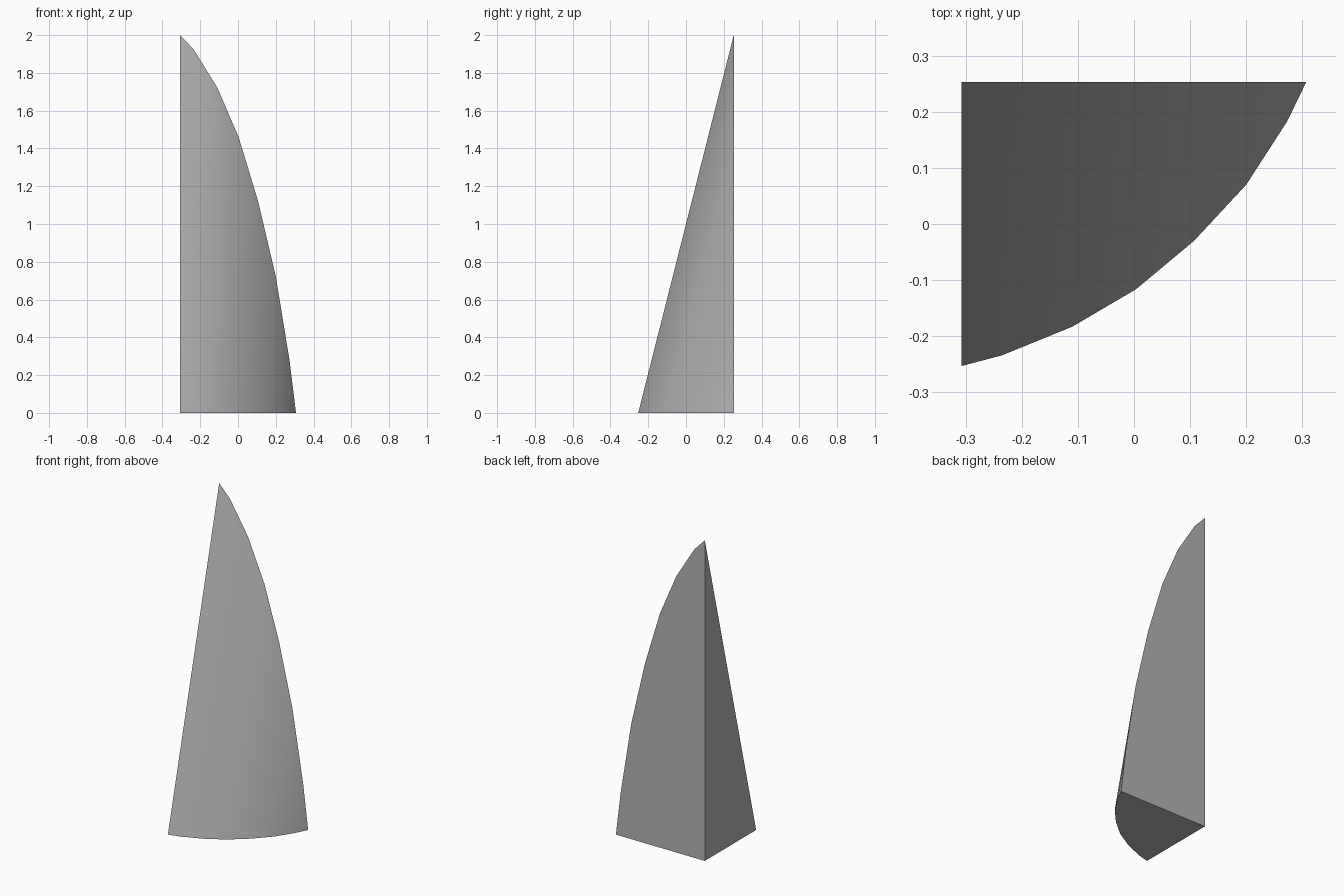
import bpy, bmesh, math

cube = bpy.data.objects.get("Cube")
if cube:
    bpy.data.objects.remove(cube, do_unlink=True)

BACK_Y = 0.253
HEIGHT = 2.0

# Curved edge of the base, from the tall left-hand corner to the thin tip
outline = [(-0.307, -0.253), (-0.235, -0.234), (-0.11, -0.183), (0.004, -0.116),
           (0.107, -0.03), (0.2, 0.07), (0.273, 0.183), (0.307, BACK_Y)]
depth = BACK_Y - outline[0][1]

# Grey surface
grey = bpy.data.materials.new("grey")
grey.use_nodes = True
colour = (0.45, 0.45, 0.45, 1)
grey.diffuse_color = colour
grey.node_tree.nodes["Principled BSDF"].inputs["Base Color"].default_value = colour

# Each base point slides back and up along one slope to the upright back plane
bm = bmesh.new()
base = [bm.verts.new((x, y, 0)) for x, y in outline]
rim = [bm.verts.new((x, BACK_Y, HEIGHT * (BACK_Y - y) / depth)) for x, y in outline[:-1]]
tip = base[-1]
rim.append(tip)
corner = bm.verts.new((outline[0][0], BACK_Y, 0))

# Sloping curved front
for i in range(len(base) - 1):
    ring = [base[i], base[i + 1], rim[i + 1], rim[i]]
    bm.faces.new(list(dict.fromkeys(ring)))

# Flat base, back and side
bm.faces.new([corner] + base)
bm.faces.new([corner] + rim)
bm.faces.new([corner, base[0], rim[0]])
bmesh.ops.recalc_face_normals(bm, faces=bm.faces)

mesh = bpy.data.meshes.new("curved_wedge")
bm.to_mesh(mesh)
bm.free()
mesh.materials.append(grey)
wedge = bpy.data.objects.new("curved_wedge", mesh)
bpy.context.collection.objects.link(wedge)

# Smooth the curve, keep the flat sides crisp
bpy.ops.object.select_all(action="DESELECT")
wedge.select_set(True)
bpy.context.view_layer.objects.active = wedge
bpy.ops.object.shade_smooth_by_angle(angle=math.radians(30))
